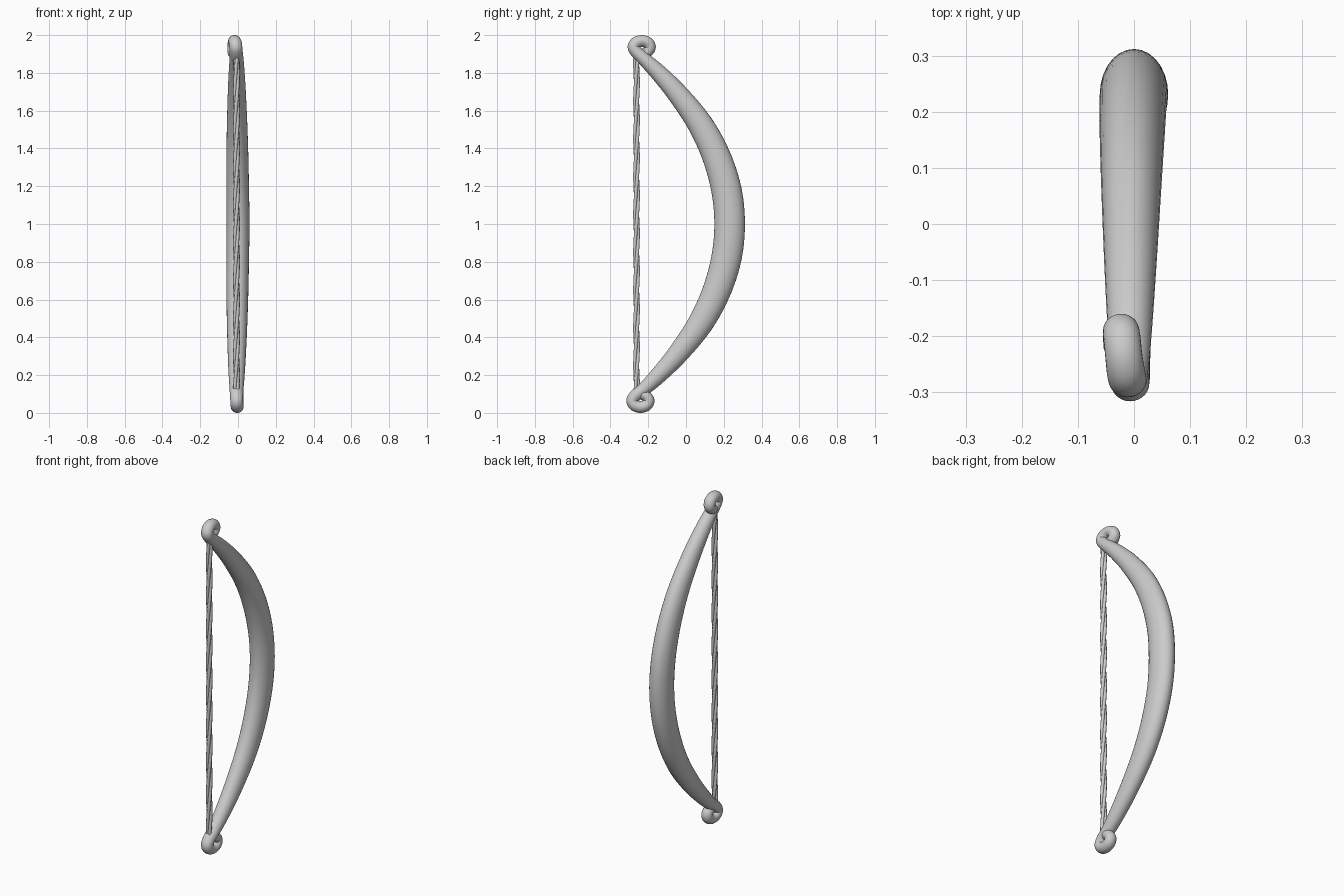
import bpy, bmesh, math
from mathutils import Vector

if "Cube" in bpy.data.objects:
    bpy.data.objects.remove(bpy.data.objects["Cube"])


def catmull(points, steps):
    """Smooth interpolation of tuples (x, y, z, radius_x, radius_in_plane)."""
    P = [Vector(p) for p in points]
    P = [2 * P[0] - P[1]] + P + [2 * P[-1] - P[-2]]
    out = []
    for i in range(1, len(P) - 2):
        a, b, c, d = P[i - 1:i + 3]
        for k in range(steps):
            t = k / steps
            out.append(0.5 * (2 * b + (c - a) * t + (2 * a - 5 * b + 4 * c - d) * t * t
                              + (3 * b - a - 3 * c + d) * t ** 3))
    out.append(P[-2])
    return out


def sweep(name, stations, sides, round_ends=True):
    """Elliptical tube along stations; the width axis stays along x."""
    centres = [Vector(s[:3]) for s in stations]
    n = len(stations)
    rings = []
    for i, s in enumerate(stations):
        t = (centres[min(i + 1, n - 1)] - centres[max(i - 1, 0)]).normalized()
        v = t.cross(Vector((1, 0, 0))).normalized()
        u = v.cross(t)
        ring = [(centres[i], u, v, s[3], s[4])]
        if round_ends and i in (0, n - 1):
            sign = -1 if i == 0 else 1
            for a in (25, 50, 70, 84):
                a = math.radians(a)
                f = math.cos(a)
                ring.append((centres[i] + t * sign * s[4] * 0.5 * math.sin(a), u, v, s[3] * f, s[4] * f))
            if i == 0:
                ring.reverse()
        rings += ring
    bm = bmesh.new()
    loops = []
    for c, u, v, ru, rv in rings:
        loops.append([bm.verts.new(c + u * ru * math.cos(2 * math.pi * j / sides)
                                   + v * rv * math.sin(2 * math.pi * j / sides)) for j in range(sides)])
    for A, B in zip(loops, loops[1:]):
        for j in range(sides):
            k = (j + 1) % sides
            bm.faces.new((A[j], A[k], B[k], B[j]))
    bm.faces.new(loops[0])
    bm.faces.new(loops[-1])
    bmesh.ops.recalc_face_normals(bm, faces=bm.faces)
    me = bpy.data.meshes.new(name)
    bm.to_mesh(me)
    bm.free()
    ob = bpy.data.objects.new(name, me)
    bpy.context.collection.objects.link(ob)
    for p in me.polygons:
        p.use_smooth = True
    return ob


# Half of the bow stave, from the grip up to the curled tip
# (y, height above grip, sideways drift 0..1, radius x, radius in plane)
limb = [
    (0.231, 0.00, 0.0, 0.061, 0.081),
    (0.214, 0.18, 0.0, 0.060, 0.080),
    (0.160, 0.36, 0.0, 0.058, 0.075),
    (0.074, 0.53, 0.0, 0.054, 0.067),
    (-0.045, 0.69, 0.0, 0.048, 0.055),
    (-0.150, 0.805, 0.0, 0.042, 0.044),
    (-0.222, 0.873, 0.0, 0.037, 0.036),
    (-0.260, 0.908, 0.1, 0.035, 0.033),
    (-0.277, 0.936, 0.2, 0.034, 0.032),
    (-0.264, 0.959, 0.4, 0.034, 0.032),
    (-0.233, 0.969, 0.65, 0.033, 0.031),
    (-0.201, 0.958, 0.85, 0.033, 0.031),
    (-0.190, 0.933, 0.95, 0.032, 0.030),
    (-0.206, 0.910, 1.0, 0.031, 0.029),
    (-0.222, 0.905, 1.0, 0.030, 0.028),
]


def half(sign, drift, shift):
    res = []
    for y, h, d, rx, rv in limb:
        lean = -0.008 * min(1, h / 0.9)
        res.append((lean + drift * d, y + shift * (h > 0.9), 1.0 + sign * h, rx, rv))
    return res


path = half(-1, 0.006, -0.007)[::-1] + half(1, -0.016, 0.0)[1:]
sweep("bow_stave", catmull(path, 6), 28)

# Bowstring: three strands twisted around each other
PITCH, STEPS = 0.6, 130
for k in range(3):
    strand = []
    for i in range(STEPS + 1):
        z = 0.1 + 1.8 * i / STEPS
        a = 2 * math.pi * (z / PITCH + k / 3)
        strand.append((-0.008 + 0.0085 * math.cos(a), -0.262 + 0.0085 * math.sin(a), z, 0.0095, 0.0095))
    sweep("string_strand_%d" % (k + 1), strand, 10, False)
